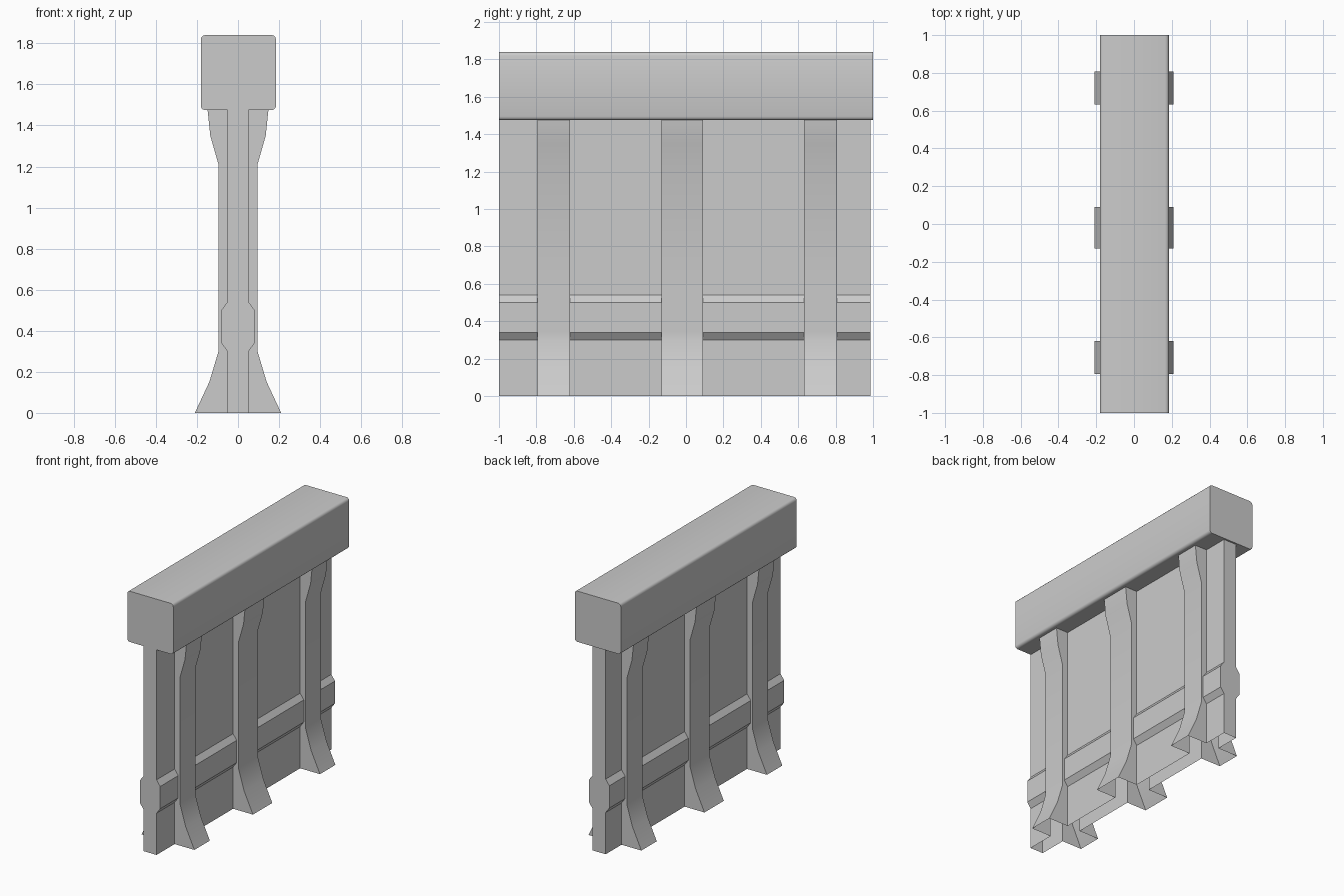
import bpy, bmesh

if "Cube" in bpy.data.objects:
    bpy.data.objects.remove(bpy.data.objects["Cube"])


def make_object(name, bm):
    bmesh.ops.recalc_face_normals(bm, faces=bm.faces)
    mesh = bpy.data.meshes.new(name)
    bm.to_mesh(mesh)
    bm.free()
    obj = bpy.data.objects.new(name, mesh)
    bpy.context.collection.objects.link(obj)
    bpy.ops.object.select_all(action='DESELECT')
    obj.select_set(True)
    bpy.context.view_layer.objects.active = obj
    bpy.ops.object.shade_smooth_by_angle(angle=0.56)
    return obj


# Half-width profiles sharing the same heights: panel with raised band, flared buttress
heights = [0, 0.15, 0.30, 0.34, 0.50, 0.54, 1.21, 1.35, 1.475]
panel = [0.052, 0.052, 0.052, 0.081, 0.081, 0.052, 0.052, 0.052, 0.052]
buttress = [0.21, 0.14, 0.095, 0.095, 0.095, 0.095, 0.095, 0.135, 0.148]

# Plan of one side: step out to the buttress profile and back at each buttress
plan = [(-1.0, panel)]
for y0, y1 in ((-0.795, -0.62), (-0.13, 0.09), (0.632, 0.807)):
    plan += [(y0, panel), (y0, buttress), (y1, buttress), (y1, panel)]
plan.append((0.987, panel))

# Wall shell: both sides joined into a ring, open underneath
bm = bmesh.new()
ring = [(1, y, p) for y, p in plan] + [(-1, y, p) for y, p in reversed(plan)]
cols = [[bm.verts.new((s * x, y, z)) for x, z in zip(p, heights)] for s, y, p in ring]
for i, a in enumerate(cols):
    b = cols[(i + 1) % len(cols)]
    for k in range(len(heights) - 1):
        bm.faces.new((a[k], b[k], b[k + 1], a[k + 1]))
make_object("buttressed_wall", bm)

# Cap beam with rounded long edges
bm = bmesh.new()
bmesh.ops.create_cube(bm, size=1)
for v in bm.verts:
    v.co.x = 0.185 if v.co.x > 0 else -0.181
    v.co.y *= 2
    v.co.z = 1.84 if v.co.z > 0 else 1.475
long_edges = [e for e in bm.edges if abs(e.verts[0].co.y - e.verts[1].co.y) > 1]
bmesh.ops.bevel(bm, geom=long_edges, offset=0.02, segments=3, profile=0.5, affect='EDGES')
make_object("cap_beam", bm)
